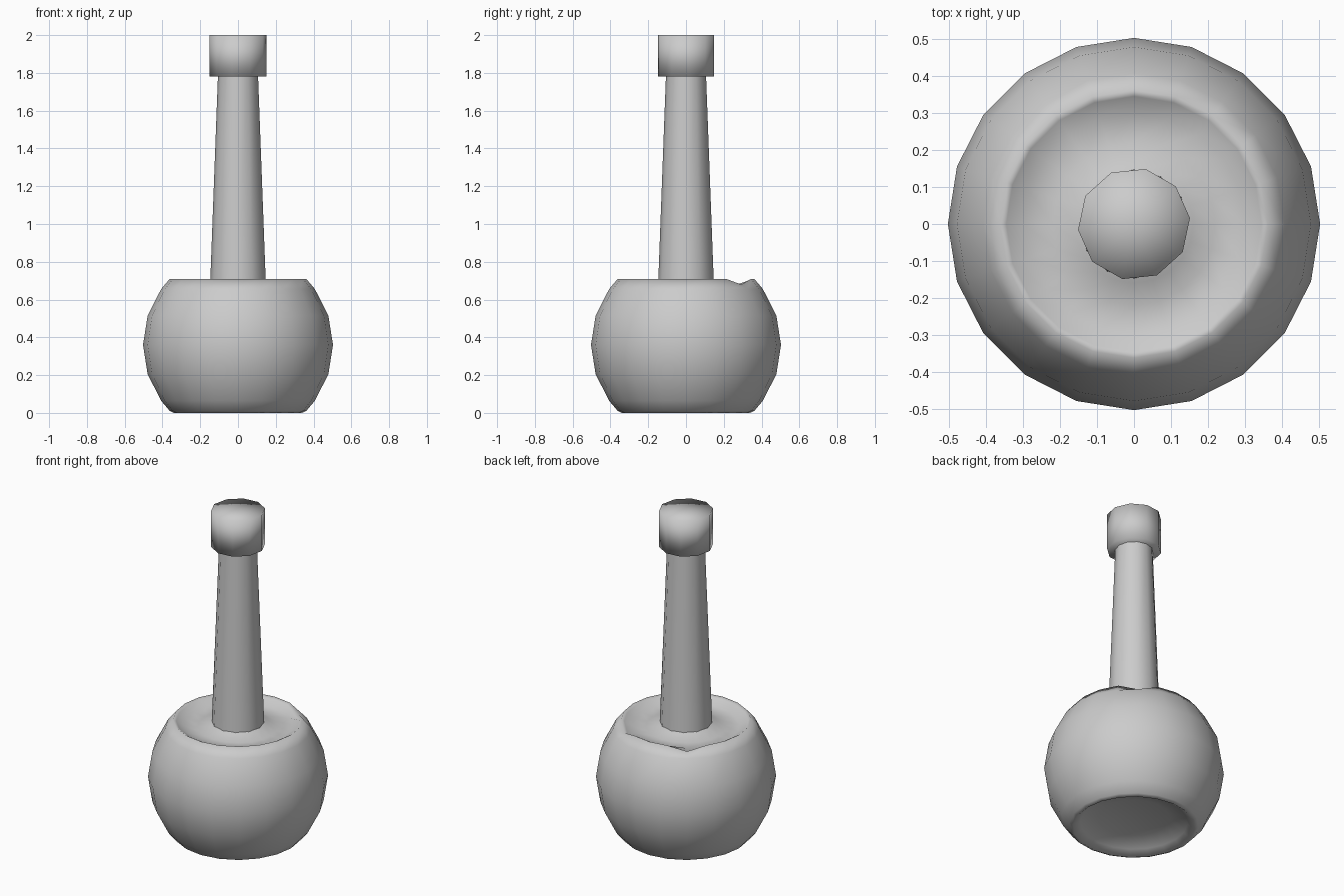
import bpy, bmesh
from math import sin, cos, pi, radians

if "Cube" in bpy.data.objects:
    bpy.data.objects.remove(bpy.data.objects["Cube"])


def lathe(name, profile, sides, offset=0.0):
    """Revolve (radius, z) points, bottom to top; radius 0 makes a pole."""
    bm = bmesh.new()
    rings = []
    for r, z in profile:
        if r == 0:
            rings.append([bm.verts.new((0, 0, z))] * sides)
        else:
            rings.append([bm.verts.new((r * cos(offset + 2 * pi * i / sides),
                                        r * sin(offset + 2 * pi * i / sides), z))
                          for i in range(sides)])
    for low, high in zip(rings, rings[1:]):
        for i in range(sides):
            j = (i + 1) % sides
            quad = [low[i], low[j], high[j], high[i]]
            bm.faces.new(list(dict.fromkeys(quad)))
    bmesh.ops.recalc_face_normals(bm, faces=bm.faces)
    mesh = bpy.data.meshes.new(name)
    bm.to_mesh(mesh)
    bm.free()
    for p in mesh.polygons:
        p.use_smooth = True
    obj = bpy.data.objects.new(name, mesh)
    bpy.context.collection.objects.link(obj)
    return obj


# Round body: sphere rings with a hollowed underside and shallow dished top
angles = [-44, -36, -18, 0, 18, 36, 44]
wall = [(0.503 * cos(radians(a)), 0.36 + 0.503 * sin(radians(a))) for a in angles]
underside = [(0, 0.07), (0.2, 0.06), (0.3, 0.03), (0.34, 0.0)]
dish = [(0.345, 0.70), (0.3, 0.67), (0.22, 0.665), (0.16, 0.69), (0.13, 0.70)]
body = lathe("body", underside + wall + dish, 20)

# Low spot in the rim of the dish towards the back
for v in body.data.vertices:
    if v.co.z > 0.68 and 0.24 < v.co.y < 0.32 and abs(v.co.x) < 0.28:
        v.co.z -= 0.03

# Tapered neck
lathe("neck", [(0.148, 0.67), (0.143, 0.8), (0.106, 1.79)], 12)

# Faceted cap with closed ends
lathe("cap", [(0, 1.78), (0.152, 1.78), (0.152, 2.0), (0, 2.0)], 10, radians(6))
